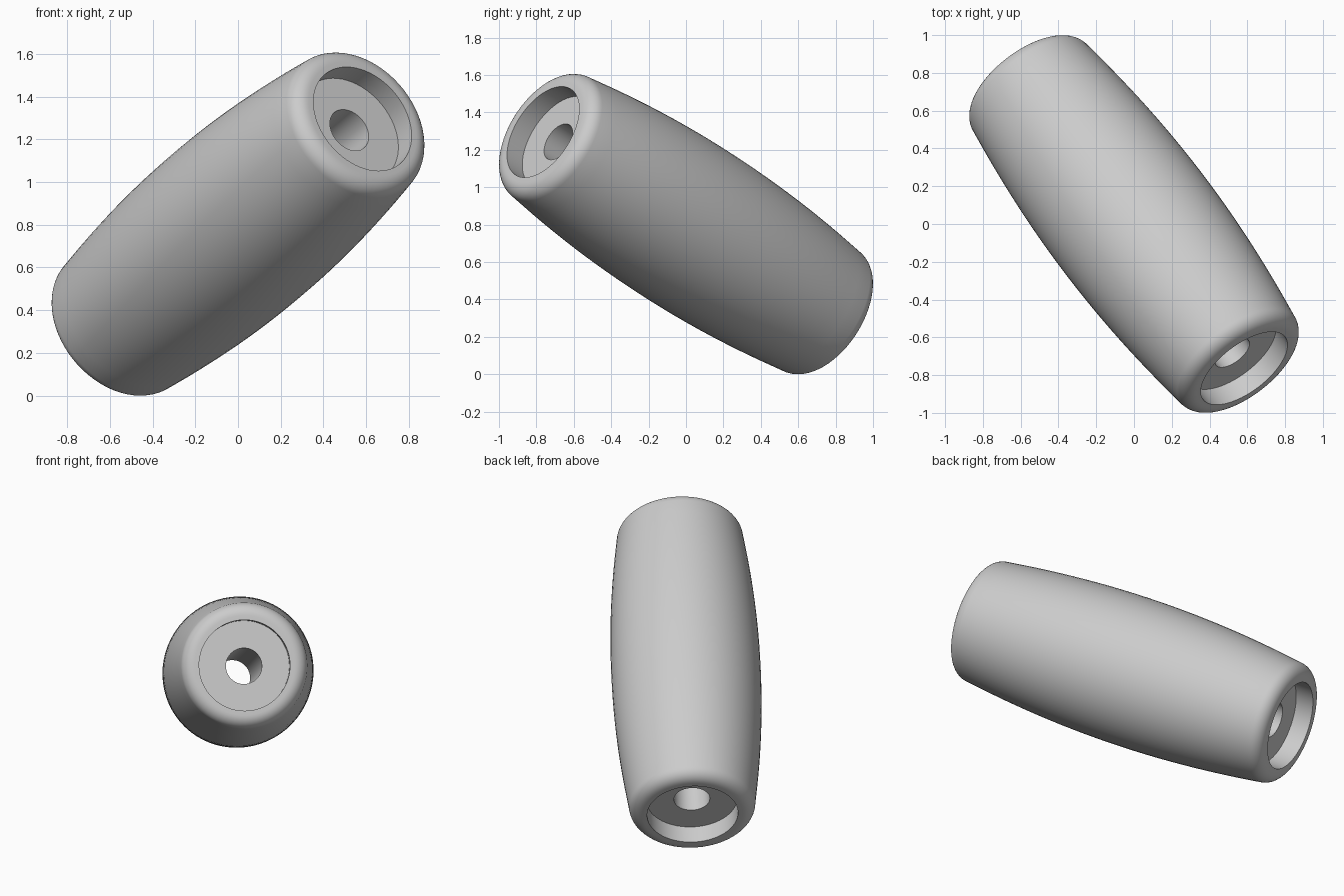
import bpy, bmesh, math
from mathutils import Vector

cube = bpy.data.objects.get("Cube")
if cube:
    bpy.data.objects.remove(cube, do_unlink=True)

# Plain grey material
grey = bpy.data.materials.new("light_grey")
grey.use_nodes = True
colour = (0.6, 0.6, 0.6, 1)
grey.diffuse_color = colour
grey.node_tree.nodes["Principled BSDF"].inputs["Base Color"].default_value = colour

SEGMENTS = 64
END, END_RADIUS, MID_RADIUS = 1.0, 0.38, 0.449
FILLET = 0.08
RECESS_RADIUS, RECESS_FLOOR, HOLE_RADIUS = 0.273, 0.965, 0.108


def half_profile():
    """Points (along axis, radius) from the middle out to the bore."""
    steps = 12
    pts = []
    # Bulging side
    for i in range(steps):
        t = i / steps
        pts.append((END * t, MID_RADIUS - (MID_RADIUS - END_RADIUS) * t * t))
    # Rounded end
    for i in range(9):
        a = math.radians(8 + 82 * i / 8)
        pts.append((END + FILLET * math.sin(a),
                    END_RADIUS - FILLET + FILLET * math.cos(a)))
    # Counterbore and edge of the through hole
    pts += [(END + FILLET, RECESS_RADIUS), (RECESS_FLOOR, RECESS_RADIUS),
            (RECESS_FLOOR, HOLE_RADIUS)]
    return pts


# Closed cross-section, mirrored end to end and spun around the axis
half = half_profile()
profile = [(-z, r) for z, r in half[:0:-1]] + half
bm = bmesh.new()
verts = [bm.verts.new((r, 0, z)) for z, r in profile]
edges = [bm.edges.new((v, verts[i - 1])) for i, v in enumerate(verts)]
bmesh.ops.spin(bm, geom=verts + edges, cent=(0, 0, 0), axis=(0, 0, 1),
               angle=math.tau, steps=SEGMENTS, use_merge=True)
bmesh.ops.remove_doubles(bm, verts=bm.verts[:], dist=0.0001)
bmesh.ops.recalc_face_normals(bm, faces=bm.faces[:])
mesh = bpy.data.meshes.new("barrel_grip")
bm.to_mesh(mesh)
bm.free()
mesh.materials.append(grey)

# Tilted placement
grip = bpy.data.objects.new("barrel_grip", mesh)
bpy.context.collection.objects.link(grip)
grip.rotation_euler = Vector((0.54, -0.7075, 0.456)).to_track_quat('Z', 'Y').to_euler()
grip.location.z = 0.803

bpy.ops.object.select_all(action='DESELECT')
grip.select_set(True)
bpy.context.view_layer.objects.active = grip
bpy.ops.object.shade_smooth_by_angle(angle=math.radians(30))
